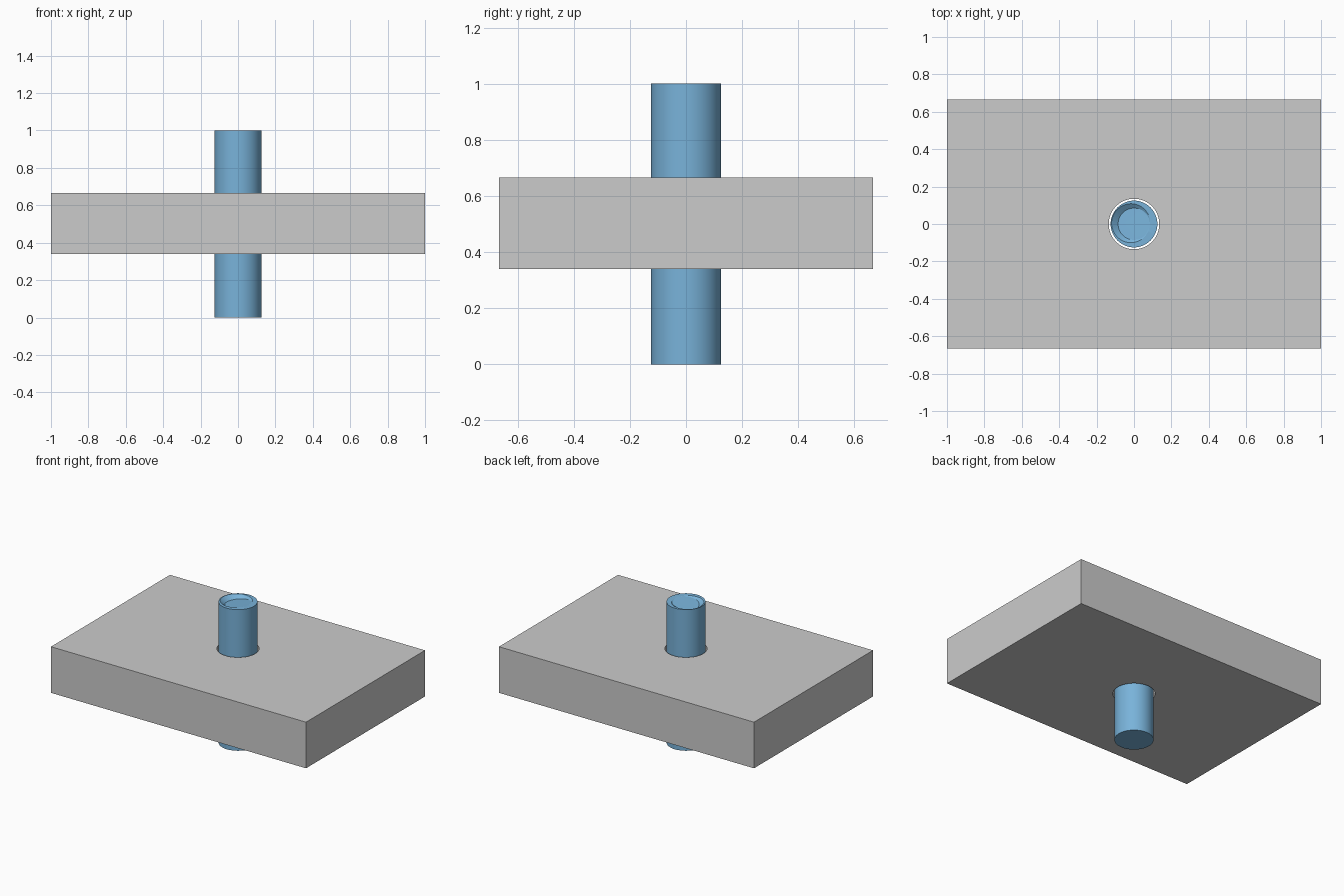
import bpy, bmesh
from math import sin, cos, pi, radians

if "Cube" in bpy.data.objects:
    bpy.data.objects.remove(bpy.data.objects["Cube"])

N = 64


def ring(bm, radius, height):
    """Circle of vertices; radius and height are functions of the angle."""
    angles = [2 * pi * i / N for i in range(N)]
    return [bm.verts.new((radius(a) * cos(a), radius(a) * sin(a), height(a))) for a in angles]


def bridge(bm, a, b):
    for i in range(N):
        j = (i + 1) % N
        bm.faces.new((a[i], a[j], b[j], b[i]))


def finish(bm, name):
    bmesh.ops.recalc_face_normals(bm, faces=bm.faces)
    mesh = bpy.data.meshes.new(name)
    bm.to_mesh(mesh)
    bm.free()
    obj = bpy.data.objects.new(name, mesh)
    bpy.context.collection.objects.link(obj)
    return obj


def smooth(obj):
    bpy.ops.object.select_all(action='DESELECT')
    obj.select_set(True)
    bpy.context.view_layer.objects.active = obj
    bpy.ops.object.shade_smooth_by_angle(angle=radians(20))


# Plate with a clearance hole
bm = bmesh.new()
bmesh.ops.create_cube(bm, size=1)
bmesh.ops.scale(bm, vec=(2, 1.333, 0.327), verts=bm.verts)
bmesh.ops.translate(bm, vec=(0, 0, 0.503), verts=bm.verts)
plate = finish(bm, "plate")

bm = bmesh.new()
bmesh.ops.create_cone(bm, cap_ends=True, segments=N, radius1=0.135, radius2=0.135, depth=1)
bmesh.ops.translate(bm, vec=(0, 0, 0.5), verts=bm.verts)
cutter = finish(bm, "hole_cutter")
cut = plate.modifiers.new("hole", 'BOOLEAN')
cut.object = cutter
cut.solver = 'EXACT'
bpy.context.view_layer.objects.active = plate
bpy.ops.object.modifier_apply(modifier=cut.name)
bpy.data.objects.remove(cutter)
smooth(plate)

# Pin with a shallow slanted recess in its top
slant = lambda a: (1 + cos(a - radians(165))) / 2
bm = bmesh.new()
rings = [
    ring(bm, lambda a: 0.125, lambda a: 0),
    ring(bm, lambda a: 0.125, lambda a: 1),
    ring(bm, lambda a: 0.0852 + 0.035 * slant(a), lambda a: 1),
    ring(bm, lambda a: 0.085, lambda a: 1 - 0.025 * slant(a)),
]
for a, b in zip(rings, rings[1:]):
    bridge(bm, a, b)
bm.faces.new(rings[0])
bm.faces.new(rings[-1])
pin = finish(bm, "pin")
smooth(pin)

blue = bpy.data.materials.new("blue")
blue.diffuse_color = (0.19, 0.45, 0.70, 1)
blue.use_nodes = True
blue.node_tree.nodes["Principled BSDF"].inputs["Base Color"].default_value = blue.diffuse_color
pin.data.materials.append(blue)
